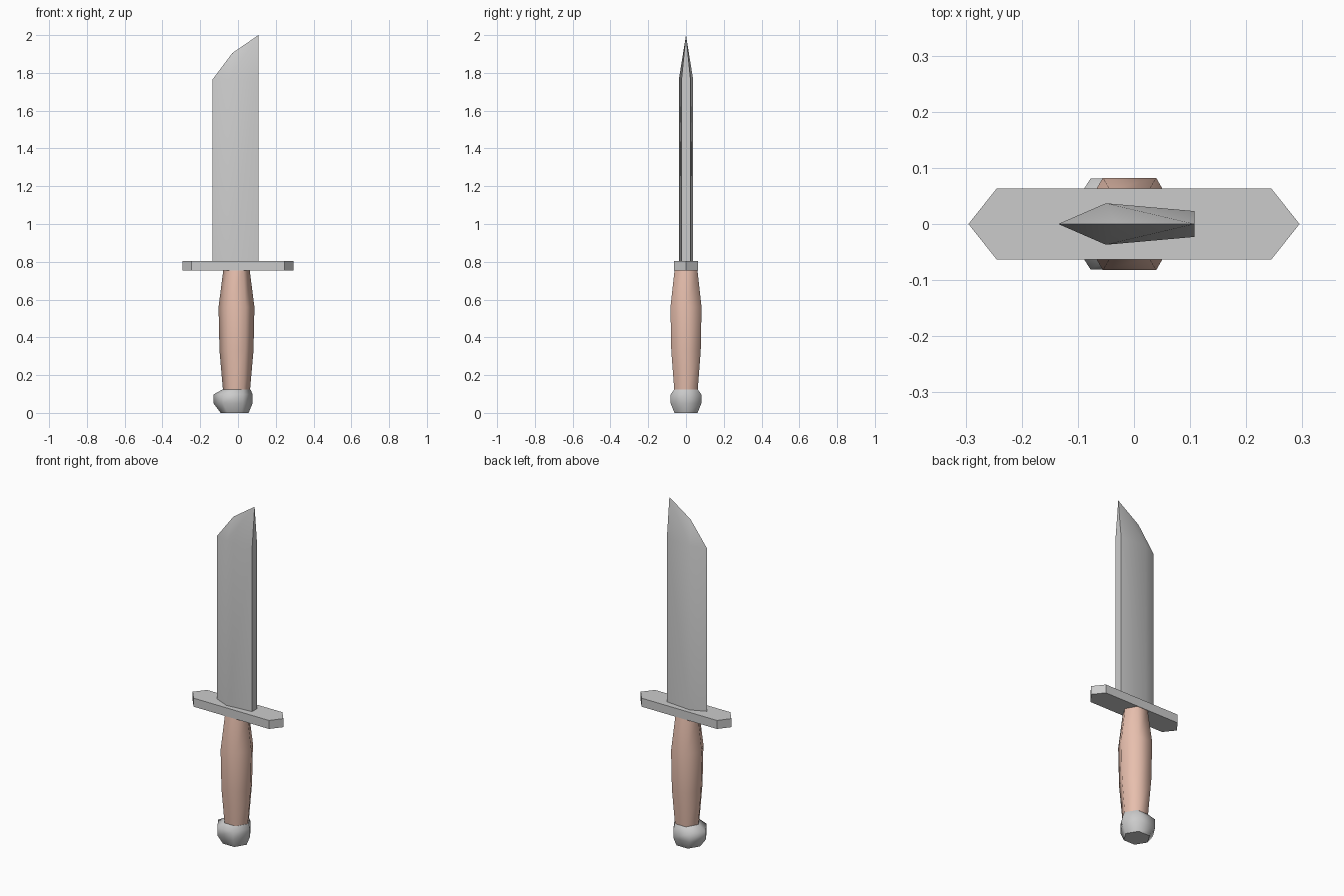
import bpy, bmesh
from math import cos, sin, pi, radians

if "Cube" in bpy.data.objects:
    bpy.data.objects.remove(bpy.data.objects["Cube"])


def finish(name, bm, angle, mat=None):
    bmesh.ops.recalc_face_normals(bm, faces=bm.faces)
    mesh = bpy.data.meshes.new(name)
    bm.to_mesh(mesh)
    bm.free()
    if angle:
        mesh.set_sharp_from_angle(angle=radians(angle))
    obj = bpy.data.objects.new(name, mesh)
    bpy.context.collection.objects.link(obj)
    if mat:
        mesh.materials.append(mat)
    return obj


def loft(name, rings, mat=None, smooth=True):
    """Skin a stack of matching rings; sides smooth, caps flat."""
    bm = bmesh.new()
    loops = [[bm.verts.new(p) for p in ring] for ring in rings]
    n = len(loops[0])
    for a, b in zip(loops, loops[1:]):
        for i in range(n):
            j = (i + 1) % n
            bm.faces.new((a[i], a[j], b[j], b[i])).smooth = smooth
    bm.faces.new(loops[0])
    bm.faces.new(loops[-1])
    return finish(name, bm, None, mat)


def hexagon(cx, rx, ry, z):
    return [(cx + rx * cos(k * pi / 3), ry * sin(k * pi / 3) / sin(pi / 3), z)
            for k in range(6)]


# Pommel: lopsided six-sided knob
loft("pommel", [hexagon(*r) for r in [
    (-0.018, 0.074, 0.061, 0.0), (-0.026, 0.103, 0.081, 0.05),
    (-0.026, 0.103, 0.081, 0.098), (-0.007, 0.073, 0.062, 0.125)]])

# Grip: swelling six-sided handle
wood = bpy.data.materials.new("grip_tan")
wood.diffuse_color = (0.8, 0.52, 0.42, 1)
wood.use_nodes = True
wood.node_tree.nodes["Principled BSDF"].inputs["Base Color"].default_value = wood.diffuse_color
loft("grip", [hexagon(-0.008, r, r * sin(pi / 3), z) for r, z in [
    (0.072, 0.125), (0.09, 0.33), (0.095, 0.56), (0.07, 0.755)]], wood)

# Guard: flat bar with pointed ends
outline = [(0.295, 0), (0.245, 0.063), (-0.245, 0.063),
           (-0.295, 0), (-0.245, -0.063), (0.245, -0.063)]
loft("guard", [[(x, y, z) for x, y in outline] for z in (0.755, 0.805)], smooth=False)

# Blade: wedge section with a thick spine and a bevelled slanted tip
bm = bmesh.new()
v = bm.verts.new
edge_low, edge_high = v((-0.135, 0, 0.8)), v((-0.135, 0, 1.765))
mid, tip = v((-0.03, 0, 1.905)), v((0.108, 0, 2.0))
sides = []
for s in (1, -1):
    rl, rh = v((-0.05, s * 0.037, 0.8)), v((-0.05, s * 0.037, 1.77))
    sl, sh = v((0.108, s * 0.023, 0.8)), v((0.108, s * 0.023, 1.77))
    for f in ((edge_low, rl, rh, edge_high), (rl, sl, sh, rh),
              (edge_high, rh, mid), (rh, tip, mid), (rh, sh, tip)):
        bm.faces.new(f)
    sides.append((rl, sl, sh))
(rl, sl, sh), (rl2, sl2, sh2) = sides
bm.faces.new((sl, sl2, sh2, tip, sh))
bm.faces.new((edge_low, rl, sl, sl2, rl2))
for f in bm.faces:
    f.smooth = True
finish("blade", bm, 35)
